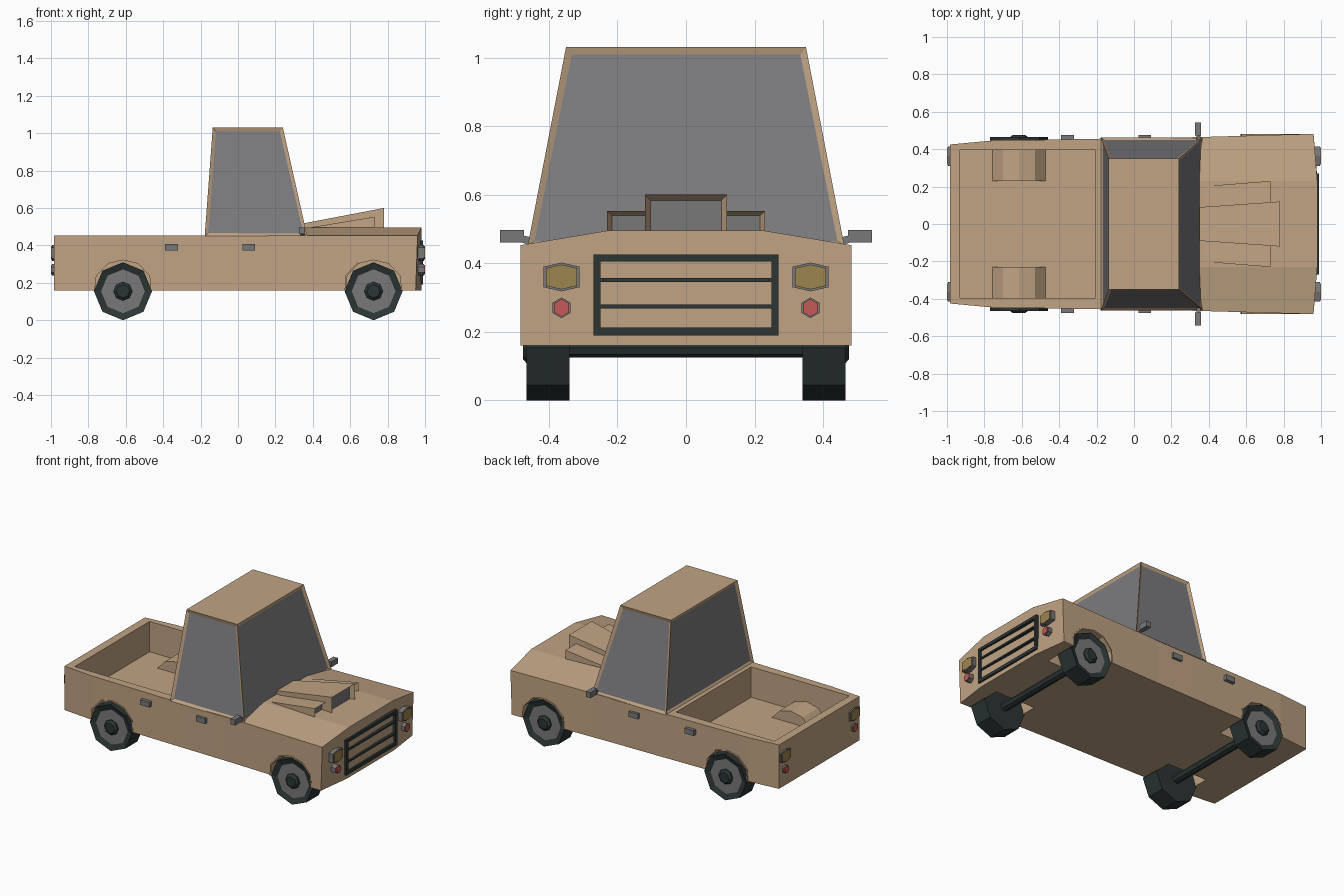
import bpy, bmesh, math
from mathutils import Vector

if "Cube" in bpy.data.objects:
    bpy.data.objects.remove(bpy.data.objects["Cube"])


def material(name, col):
    m = bpy.data.materials.new(name)
    m.diffuse_color = (*col, 1)
    m.use_nodes = True
    m.node_tree.nodes["Principled BSDF"].inputs["Base Color"].default_value = m.diffuse_color
    return m


TAN = material("tan_paint", (0.53, 0.37, 0.23))
DARK = material("dark_rubber", (0.025, 0.036, 0.036))
GREY = material("grey_metal", (0.19, 0.19, 0.195))
GLASS = material("grey_glass", (0.20, 0.20, 0.21))
AMBER = material("amber_lens", (0.34, 0.235, 0.08))
RED = material("red_lens", (0.55, 0.10, 0.10))


def finish(name, bm, *mats):
    bmesh.ops.recalc_face_normals(bm, faces=bm.faces)
    me = bpy.data.meshes.new(name)
    bm.to_mesh(me)
    bm.free()
    for m in mats:
        me.materials.append(m)
    ob = bpy.data.objects.new(name, me)
    bpy.context.collection.objects.link(ob)
    return ob


def loft(rings):
    """Join rings of equal point count into a closed solid."""
    bm = bmesh.new()
    vs = [[bm.verts.new(p) for p in r] for r in rings]
    n = len(vs[0])
    for a, b in zip(vs, vs[1:]):
        for i in range(n):
            bm.faces.new((a[i], a[(i + 1) % n], b[(i + 1) % n], b[i]))
    bm.faces.new(vs[0])
    bm.faces.new(vs[-1])
    bmesh.ops.recalc_face_normals(bm, faces=bm.faces)
    return bm


def prism(name, pts, axis, lo, hi, mat):
    """Extrude a profile along x (points are y,z) or along y (points are x,z)."""
    def at(d):
        return [(d, a, b) if axis == 'x' else (a, d, b) for a, b in pts]
    return finish(name, loft([at(lo), at(hi)]), mat)


def box(name, x0, x1, y0, y1, z0, z1, mat):
    return prism(name, [(x0, z0), (x1, z0), (x1, z1), (x0, z1)], 'y', y0, y1, mat)


def ngon(cx, cz, r, n=8, start=0):
    return [(cx + r * math.cos(start + i * math.tau / n),
             cz + r * math.sin(start + i * math.tau / n)) for i in range(n)]


def inset(bm, direction, width, depth, mat_index=1):
    """Recess the faces looking along a direction and recolour them."""
    for f in [f for f in bm.faces if f.normal.dot(Vector(direction)) > 0.9]:
        bmesh.ops.inset_individual(bm, faces=[f], thickness=width)
        bmesh.ops.translate(bm, verts=f.verts, vec=-f.normal * depth)
        f.material_index = mat_index


def cut(ob, cutter):
    mod = ob.modifiers.new("cut", 'BOOLEAN')
    mod.operation, mod.solver, mod.object = 'DIFFERENCE', 'EXACT', cutter
    bpy.context.view_layer.objects.active = ob
    bpy.ops.object.modifier_apply(modifier=mod.name)
    bpy.data.objects.remove(cutter)


# Body: cross-sections (x, half width, middle height, corner setback)
rings = []
for x, w, zc, back in ((-0.985, 0.425, 0.453, 0), (-0.77, 0.445, 0.453, 0),
                       (-0.12, 0.457, 0.453, 0), (0.2, 0.461, 0.495, 0),
                       (0.36, 0.465, 0.495, 0), (0.98, 0.482, 0.495, 1)):
    xt, xb = x - 0.02 * back, x - 0.03 * back
    rings.append([(xb, -w, 0.16), (xt, -w, 0.453), (x, -0.23, zc), (x, 0.23, zc),
                  (xt, w, 0.453), (xb, w, 0.16), (x, 0.25, 0.16), (x, -0.25, 0.16)])
body = finish("body", loft(rings), TAN)

# Load bed recess
cut(body, box("bed_cutter", -0.93, -0.205, -0.395, 0.395, 0.25, 0.6, TAN))

# Wheel wells, arches, wheels
half = [(0.155, 0.0), (0.15, 0.08), (0.085, 0.15), (0.0, 0.17)]
arch = half + [(-a, b) for a, b in half[-2::-1]]
for label, cx, lip in (("rear", -0.615, 0.453), ("front", 0.725, 0.481)):
    def scaled(k):
        return [(cx + a * k, 0.16 + b * k) for a, b in arch]
    for s, side in ((1, "left"), (-1, "right")):
        tag = f"{label}_{side}"
        low = [(cx - 0.15, 0.1), (cx + 0.15, 0.1)]
        cut(body, prism("well_cutter", scaled(0.97) + low, 'y', s * 0.238, s * 0.6, TAN))
        prism(tag + "_arch", scaled(1) + scaled(0.95)[::-1], 'y', s * 0.235, s * lip, TAN)
        prism(tag + "_well_end", scaled(1), 'y', s * 0.23, s * 0.24, TAN)
        # tyre with recessed grey rim, then the hub
        bm = loft([[(a, s * d, b) for a, b in ngon(cx, 0.155, 0.155)]
                   for d in (0.34, 0.465)])
        inset(bm, (0, s, 0), 0.038, 0.012)
        finish(tag + "_wheel", bm, DARK, GREY)
        bm = loft([[(a, s * d, b) for a, b in ngon(cx, 0.155, r)]
                   for d, r in ((0.44, 0.05), (0.462, 0.05), (0.475, 0.035))])
        finish(tag + "_hub", bm, DARK)
    prism(label + "_axle", ngon(cx, 0.155, 0.03), 'y', -0.36, 0.36, DARK)

# Cab with inset windows on all four sides
bm = loft([[(x0, -w, z), (x1, -w, z), (x1, w, z), (x0, w, z)]
           for x0, x1, w, z in ((-0.178, 0.37, 0.462, 0.45), (-0.135, 0.24, 0.35, 1.03))])
for d in ((1, 0, 0.2), (-1, 0, 0.07), (0, 1, 0.2), (0, -1, 0.2)):
    inset(bm, Vector(d).normalized(), 0.026, 0.01)
finish("cab", bm, TAN, GLASS)

# Hood scoops: tall centre wedge over a low wide wedge
for name, x1, w0, w1, z0, z1, t in (("centre_scoop", 0.78, 0.09, 0.12, 0.518, 0.6, 0.024),
                                    ("side_scoops", 0.73, 0.20, 0.23, 0.49, 0.553, 0.02)):
    bm = loft([[(x, -w, 0.473), (x, w, 0.473), (x, w, z), (x, -w, z)]
               for x, w, z in ((0.35, w0, z0), (x1, w1, z1))])
    inset(bm, (1, 0, 0), t, 0.03)
    finish(name, bm, TAN, GREY)

# Grille frame and bars
for i, (z0, z1) in enumerate(((0.19, 0.212), (0.268, 0.279), (0.346, 0.357), (0.405, 0.425))):
    box(f"grille_bar_{i}", 0.97, 0.99, -0.27, 0.27, z0, z1, DARK)
for s in (1, -1):
    box("grille_post", 0.97, 0.99, s * 0.25, s * 0.27, 0.19, 0.425, DARK)

# Lamps at both ends, door handles, mirrors
lamp = [(0.052, -0.03), (0.052, 0.03), (0, 0.042), (-0.052, 0.03), (-0.052, -0.03), (0, -0.042)]
for s in (1, -1):
    yc = s * 0.363
    for e, end in ((1, "front"), (-1, "rear")):
        for name, zc, shape, lens in (("headlamp", 0.36, lamp, AMBER),
                                      ("marker", 0.27, ngon(0, 0, 0.03, 6, math.pi / 2), RED)):
            def at(k):
                return [(yc + a * k, zc + b * k) for a, b in shape]
            prism(f"{end}_{name}_rim", at(1), 'x', e * 0.94, e * 0.994, GREY)
            prism(f"{end}_{name}_lens", at(0.86), 'x', e * 0.99, e * 1.0, lens)
    for x in (-0.355, 0.057):
        box("door_handle", x - 0.034, x + 0.034, s * 0.44, s * 0.476, 0.373, 0.408, GREY)
    prism("mirror_arm", [(s * 0.45, 0.45), (s * 0.49, 0.465), (s * 0.49, 0.485), (s * 0.45, 0.475)],
          'x', 0.335, 0.355, GREY)
    prism("mirror_head", [(0.325, 0.46), (0.358, 0.46), (0.358, 0.497), (0.325, 0.497)],
          'y', s * 0.473, s * 0.543, GREY)
